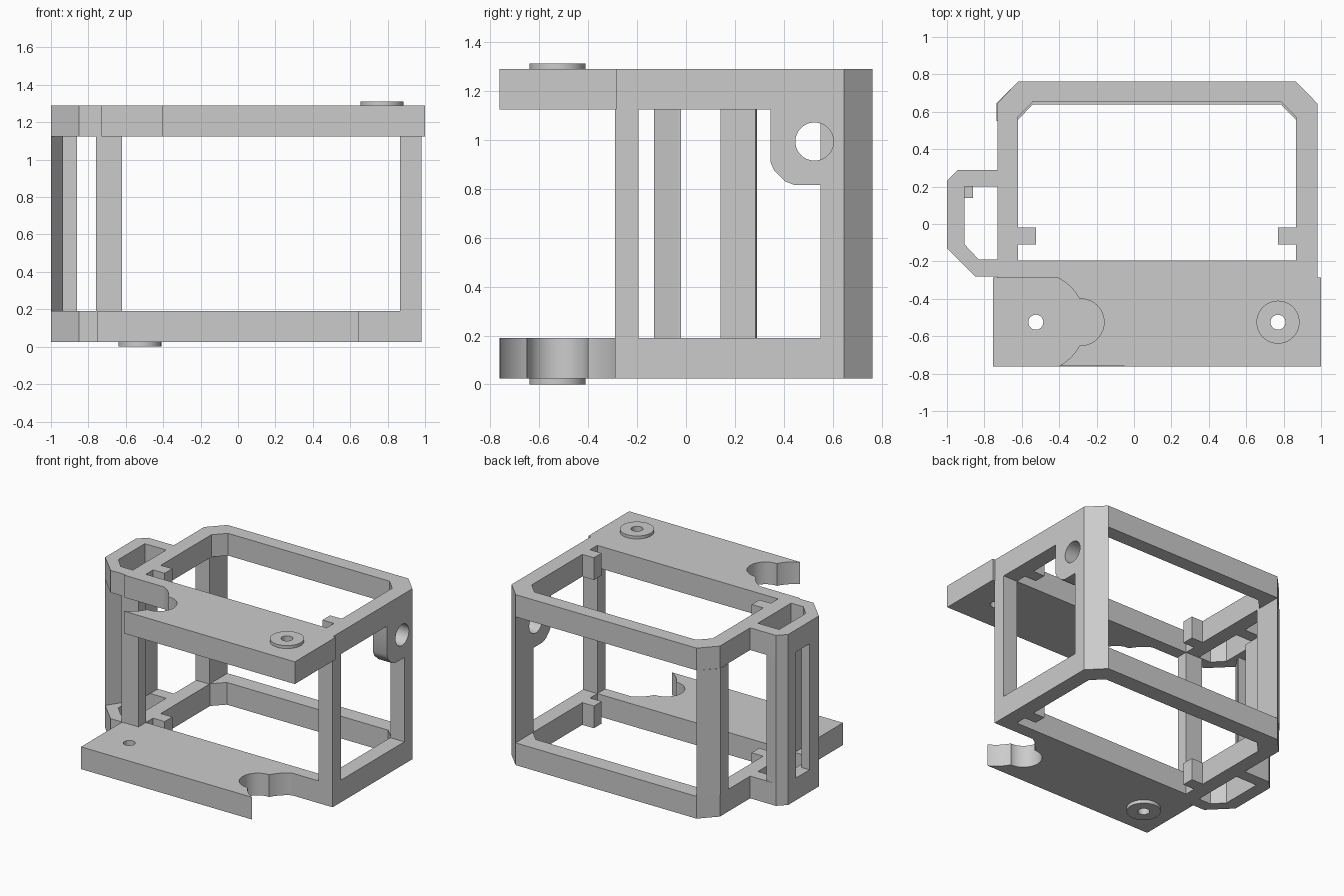
import bpy, bmesh
from math import sin, cos, pi, radians
from mathutils import Matrix

if "Cube" in bpy.data.objects:
    bpy.data.objects.remove(bpy.data.objects["Cube"])

grey = bpy.data.materials.new("plain_grey")
grey.use_nodes = True
COLOR = (0.6, 0.6, 0.6, 1)
grey.diffuse_color = COLOR
grey.node_tree.nodes["Principled BSDF"].inputs["Base Color"].default_value = COLOR

LOW, HIGH = (0.025, 0.19), (1.125, 1.29)   # heights of the two frame levels
BETWEEN = (LOW[1], HIGH[0])


def arc(cx, cy, r, a0, a1, n=16):
    angles = [radians(a0 + (a1 - a0) * i / n) for i in range(n + 1)]
    return [(cx + r * cos(a), cy + r * sin(a)) for a in angles]


def circle(cx, cy, r, n=40):
    return arc(cx, cy, r, 0, 360, n)[:-1]


def rect(x0, x1, y0, y1):
    return [(x0, y0), (x1, y0), (x1, y1), (x0, y1)]


def prism(name, loops, span, sideways=False):
    """Extrude an outline, with any holes, over a span of z (or of x if sideways)."""
    curve = bpy.data.curves.new(name, "CURVE")
    curve.dimensions = "2D"
    curve.fill_mode = "BOTH"
    curve.extrude = (span[1] - span[0]) / 2
    for loop in loops:
        spline = curve.splines.new("POLY")
        spline.points.add(len(loop) - 1)
        for point, (x, y) in zip(spline.points, loop):
            point.co = (x, y, 0, 1)
        spline.use_cyclic_u = True
    temp = bpy.data.objects.new(name + "_outline", curve)
    mesh = bpy.data.meshes.new_from_object(temp)
    bpy.data.objects.remove(temp)
    bpy.data.curves.remove(curve)

    move = Matrix.Translation((0, 0, sum(span) / 2))
    if sideways:   # outline (y, z) extruded along x
        move = Matrix(((0, 0, 1, 0), (1, 0, 0, 0), (0, 1, 0, 0), (0, 0, 0, 1))) @ move
    bm = bmesh.new()
    bm.from_mesh(mesh)
    bmesh.ops.remove_doubles(bm, verts=bm.verts, dist=0.0005)
    bmesh.ops.transform(bm, matrix=move, verts=bm.verts)
    bmesh.ops.recalc_face_normals(bm, faces=bm.faces)
    bm.to_mesh(mesh)
    bm.free()
    mesh.materials.clear()
    mesh.materials.append(grey)
    obj = bpy.data.objects.new(name, mesh)
    bpy.context.collection.objects.link(obj)
    bpy.ops.object.select_all(action="DESELECT")
    obj.select_set(True)
    bpy.context.view_layer.objects.active = obj
    bpy.ops.object.shade_smooth_by_angle(angle=radians(30))
    return obj


MID = 0.1225                      # centre line of the main frame


def flip(loop):
    return [(2 * MID - x, y) for x, y in loop]


# Main frame rings, side box rings and inner tabs on both levels
frame_outer = [(-0.73, -0.29), (0.98, -0.29), (0.98, 0.645), (0.865, 0.762),
               (-0.62, 0.762), (-0.73, 0.645)]
box_ring = [(-0.73, 0.29), (-0.94, 0.29), (-1, 0.23), (-1, -0.13), (-0.85, -0.28),
            (-0.73, -0.28), (-0.73, -0.19), (-0.83, -0.19), (-0.905, -0.11),
            (-0.905, 0.2), (-0.73, 0.2)]
tab = rect(-0.62, -0.525, -0.11, -0.02)
for level, span, back in (("lower", LOW, 0.64), ("upper", HIGH, 0.655)):
    opening = [(-0.62, -0.195), (0.865, -0.195), (0.865, back - 0.082),
               (0.785, back), (-0.54, back), (-0.62, back - 0.082)]
    prism(level + "_frame", [frame_outer, opening], span)
    prism(level + "_side_box", [box_ring], span)
    prism(level + "_right_tab", [tab], span)
    prism(level + "_left_tab", [flip(tab)], span)

# Upright posts
back_post = [(0.98, 0.55), (0.98, 0.645), (0.865, 0.762), (0.865, 0.55)]
posts = {
    "front_left_post": rect(0.865, 0.98, -0.29, -0.195),
    "front_right_post": rect(-0.76, -0.62, -0.28, -0.195),
    "back_left_post": back_post,
    "back_right_post": flip(back_post),
    "box_back_post": [(-1, 0.14), (-0.86, 0.14), (-0.86, 0.285), (-0.94, 0.29), (-1, 0.23)],
    "box_front_post": [(-1, -0.13), (-0.935, -0.03), (-0.935, -0.02), (-1, -0.02)],
}
for name, loop in posts.items():
    prism(name, [loop], BETWEEN)

# Bracket with a round hole; it takes over the upper part of the back left post
bpy.data.objects.remove(bpy.data.objects["back_left_post"])
prism("back_left_post_lower", [back_post], (LOW[1], 0.815))
prism("back_left_post_upper", [[(0.98, 0.64), (0.98, 0.645), (0.865, 0.762), (0.865, 0.64)]],
      (0.815, HIGH[0]))
bracket = [(0.64, HIGH[0]), (0.345, HIGH[0]), (0.345, 0.91), (0.36, 0.875), (0.405, 0.83),
           (0.445, 0.815), (0.64, 0.815)]
prism("hole_bracket", [bracket, circle(0.525, 0.993, 0.078)], (0.865, 0.98), sideways=True)

# Hinge plates: each has a hinge hole at one end and a keyhole-shaped bite at the other
HX, HY = -0.525, -0.525
bite = (arc(HX, HY, 0.265, 65, 28) + arc(HX + 0.24, HY, 0.125, 92, -92, 24)
        + arc(HX, HY, 0.265, -28, -62.5))
plate = [(1, -0.762), (1, -0.285)] + bite
hinge = circle(2 * MID - HX, HY, 0.04)
boss = circle(2 * MID - HX, HY, 0.115)
prism("upper_plate", [plate, hinge], HIGH)
prism("lower_plate", [flip(plate), flip(hinge)], LOW)
prism("upper_boss", [boss, hinge], (HIGH[1], 1.312))
prism("lower_boss", [flip(boss), flip(hinge)], (0, LOW[0]))
